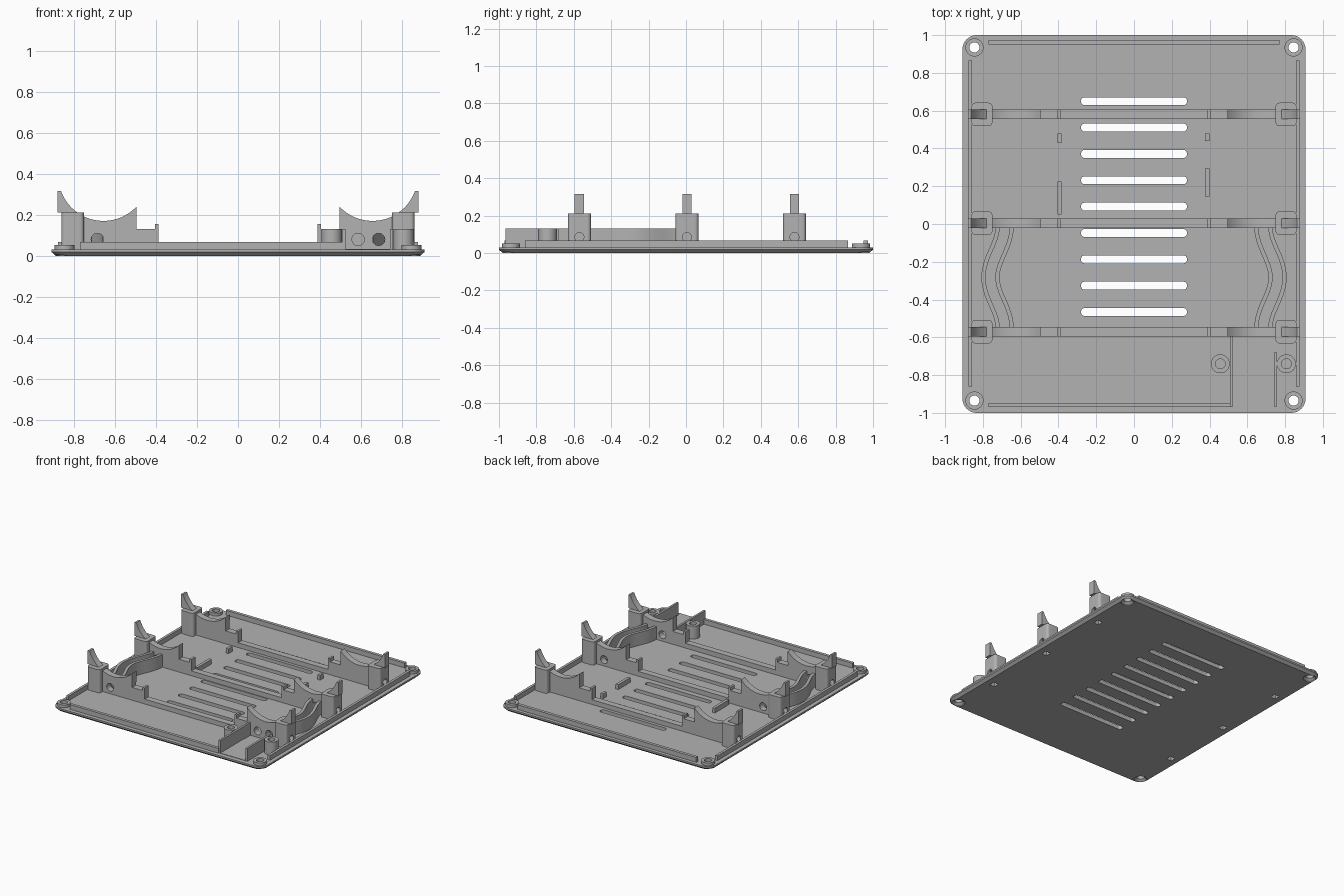
import bpy, bmesh
from math import sin, cos, pi, atan2

if bpy.data.objects.get("Cube"):
    bpy.data.objects.remove(bpy.data.objects["Cube"])

grey = bpy.data.materials.new("plain grey")
grey.use_nodes = True
grey.diffuse_color = (0.45, 0.45, 0.45, 1)
grey.node_tree.nodes["Principled BSDF"].inputs["Base Color"].default_value = grey.diffuse_color

RIB_Y = (-0.57, 0.005, 0.58)
T = 0.03          # plate thickness
SINK = T - 0.01   # parts start slightly inside the plate


def loft(name, rings):
    """Solid through rings of equal point count, capped at both ends."""
    bm = bmesh.new()
    loops = [[bm.verts.new(p) for p in ring] for ring in rings]
    n = len(loops[0])
    for a, b in zip(loops, loops[1:]):
        for i in range(n):
            j = (i + 1) % n
            bm.faces.new((a[i], a[j], b[j], b[i]))
    bm.faces.new(loops[0][::-1])
    bm.faces.new(loops[-1])
    bmesh.ops.recalc_face_normals(bm, faces=bm.faces)
    mesh = bpy.data.meshes.new(name)
    bm.to_mesh(mesh)
    bm.free()
    mesh.materials.append(grey)
    ob = bpy.data.objects.new(name, mesh)
    bpy.context.collection.objects.link(ob)
    return ob


def prism(name, outline, z0, z1):
    return loft(name, [[(x, y, z) for x, y in outline] for z in (z0, z1)])


def rounded(cx, cy, hx, hy, r, steps=8):
    pts = []
    for k, (sx, sy) in enumerate(((1, 1), (-1, 1), (-1, -1), (1, -1))):
        for i in range(steps + 1):
            a = (k + i / steps) * pi / 2
            pts.append((cx + sx * (hx - r) + r * cos(a), cy + sy * (hy - r) + r * sin(a)))
    return pts


def box(name, x0, x1, y0, y1, z1, z0=SINK):
    return prism(name, [(x0, y0), (x1, y0), (x1, y1), (x0, y1)], z0, z1)


def circle(x, y, r, n=32):
    return [(x + r * cos(2 * pi * i / n), y + r * sin(2 * pi * i / n)) for i in range(n)]


def bore(axis, x, y, z, r, half):
    """Round cutter along x or y."""
    ring = circle(0, z, r)
    if axis == "x":
        return loft("cutter", [[(x + d, y + u, v) for u, v in ring] for d in (-half, half)])
    return loft("cutter", [[(x + u, y + d, v) for u, v in ring] for d in (-half, half)])


def cut(ob, cutters):
    for c in cutters:
        c.hide_render = True
        m = ob.modifiers.new("cut", 'BOOLEAN')
        m.operation, m.object, m.solver = 'DIFFERENCE', c, 'EXACT'
    bpy.context.view_layer.update()
    graph = bpy.context.evaluated_depsgraph_get()
    mesh = bpy.data.meshes.new_from_object(ob.evaluated_get(graph))
    ob.modifiers.clear()
    ob.data = mesh
    for c in cutters:
        bpy.data.objects.remove(c)


# Base plate with chamfered underside
plate = loft("base_plate", [
    [(x, y, z) for x, y in rounded(0, 0, 0.908 - d, 1 - d, 0.075 - d)]
    for z, d in ((0, 0.02), (0.018, 0), (T, 0))])

# Screw bosses at the four corners
corners = [(sx * 0.845, sy * 0.935) for sx in (-1, 1) for sy in (-1, 1)]
bosses = [prism("corner_boss", circle(x, y, 0.048), SINK, 0.052) for x, y in corners]


def screw_cutters(x, y):
    return [loft("cutter", [[(u, v, z) for u, v in circle(x, y, r)]
                            for z, r in ((-0.01, 0.05), (0.005, 0.046), (0.02, 0.027), (0.1, 0.027))])]


for boss, (x, y) in zip(bosses, corners):
    cut(boss, screw_cutters(x, y))

# Vent slots, corner screw holes and nut pockets through the plate
holes = [prism("cutter", rounded(0, 0.65 - i * 0.1395, 0.28, 0.021, 0.018), -0.1, 0.1)
         for i in range(9)]
for x, y in corners:
    holes += screw_cutters(x, y)
for y in RIB_Y:
    for s in (-1, 1):
        holes.append(box("cutter", s * 0.82 - 0.022, s * 0.82 + 0.022, y - 0.022, y + 0.022, 0.1, -0.1))
cut(plate, holes)

# Locating lips just inside the plate edge
for s in (-1, 1):
    box("side_lip", s * 0.867 - 0.01, s * 0.867 + 0.01, -0.86, 0.866, 0.067)
box("back_lip", -0.77, 0.77, 0.95, 0.974, 0.067)
box("front_lip", -0.77, 0.51, -0.97, -0.947, 0.067)

# Cradle ribs: two curved saddles joined by a low wall
half = [(-0.86, SINK), (-0.86, 0.21), (-0.878, 0.21), (-0.878, 0.315)]
CX, CZ, R = -0.655, 0.39, 0.22
a0, a1 = atan2(-0.075, -0.207) + 2 * pi, atan2(-0.15, 0.16) + 2 * pi
half += [(CX + R * cos(a0 + (a1 - a0) * i / 20), CZ + R * sin(a0 + (a1 - a0) * i / 20))
         for i in range(21)]
half += [(-0.495, 0.13), (-0.405, 0.13), (-0.405, 0.155), (-0.388, 0.155), (-0.388, 0.067)]
outline = half + [(-x, z) for x, z in reversed(half)]
for where, y in zip(("front", "middle", "back"), RIB_Y):
    rib = loft(where + "_rib", [[(x, y + d, z) for x, z in outline] for d in (-0.025, 0.025)])
    wires = {"front": (-0.685, 0.585, 0.685), "middle": (-0.685, 0.685), "back": ()}[where]
    cutters = [bore("y", x, y, 0.08, 0.03, 0.1) for x in wires]
    for s in (-1, 1):
        # Screw block at each rib end, with a side hole and a nut pocket below
        block = prism(where + "_block", rounded(s * 0.805, y, 0.055, 0.062, 0.02), SINK, 0.21)
        for ob_cut in (block, None):
            tools = [bore("x", s * 0.82, y, 0.085, 0.024, 0.06),
                     box("cutter", s * 0.82 - 0.022, s * 0.82 + 0.022,
                         y - 0.022, y + 0.022, 0.115, -0.1)]
            if ob_cut:
                cut(ob_cut, tools)
            else:
                cutters += tools
    cut(rib, cutters)

# Curved cable channels between the front and middle ribs
N = 28
Y0, Y1 = -0.55, -0.015


def wall_point(t, off, s):
    y = Y0 + (Y1 - Y0) * t
    x = 0.685 + 0.0375 * (1 - cos(2 * pi * t))
    slope = 0.0375 * 2 * pi * sin(2 * pi * t) / (Y1 - Y0)
    k = (1 + slope * slope) ** 0.5
    return s * (x + off / k), y - off * slope / k


for s in (-1, 1):
    for off in (-0.037, 0.037):
        rings = []
        for i in range(N + 1):
            (xa, ya), (xb, yb) = (wall_point(i / N, off + e, s) for e in (-0.011, 0.011))
            rings.append([(xa, ya, SINK), (xb, yb, SINK), (xb, yb, 0.13), (xa, ya, 0.13)])
        loft("cable_channel_wall", rings)

# Socket bay: side walls, floor pad and two screw posts
box("bay_inner_wall", 0.508, 0.524, -0.965, -0.59, 0.13)
box("bay_outer_wall", 0.74, 0.756, -0.965, -0.68, 0.13)
box("bay_floor", 0.524, 0.74, -0.965, -0.68, T + 0.003)
for x in (0.457, 0.807):
    post = prism("bay_post", circle(x, -0.74, 0.05), SINK, 0.13)
    cut(post, [prism("cutter", circle(x, -0.74, 0.026), T, 0.2)])

# Small upright locating tabs on the floor
for x, y0, y1 in ((-0.395, 0.43, 0.48), (-0.395, 0.05, 0.225),
                  (0.388, 0.44, 0.48), (0.388, 0.145, 0.295)):
    box("locating_tab", x - 0.011, x + 0.011, y0, y1, 0.067)

# Smooth round walls, keep corners sharp
bpy.ops.object.select_all(action='DESELECT')
for ob in bpy.context.scene.objects:
    if ob.type == 'MESH':
        ob.select_set(True)
        bpy.context.view_layer.objects.active = ob
bpy.ops.object.shade_smooth_by_angle(angle=pi / 6)
